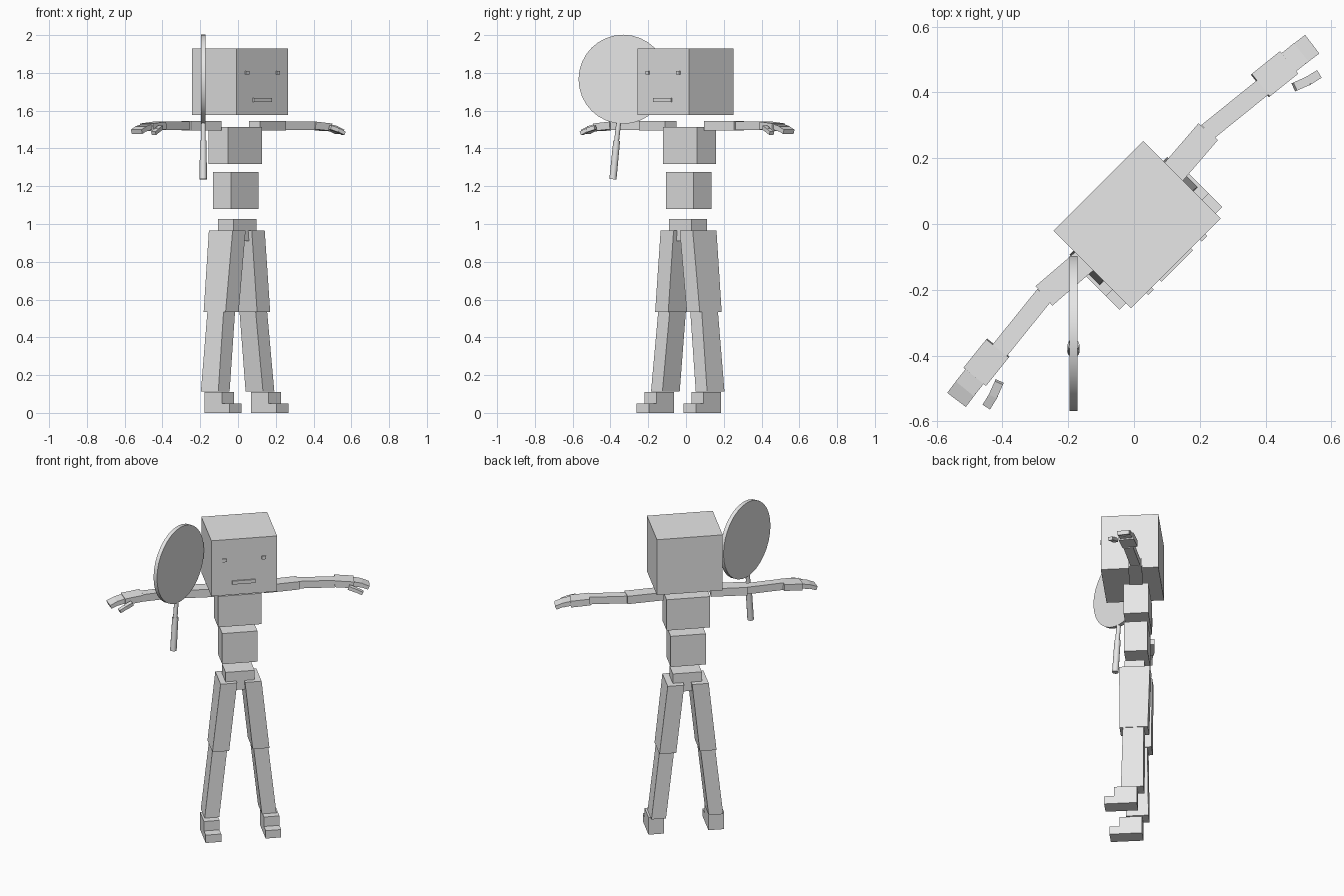
import bpy, bmesh, math
from mathutils import Matrix, Vector

if "Cube" in bpy.data.objects:
    bpy.data.objects.remove(bpy.data.objects["Cube"])

grey = bpy.data.materials.new("plain_grey")
grey.diffuse_color = (0.8, 0.8, 0.8, 1)
grey.use_nodes = True
grey.node_tree.nodes["Principled BSDF"].inputs["Base Color"].default_value = grey.diffuse_color

# The figure is turned 45 degrees; its own axes are across, forward, up
TURN = Matrix.Rotation(math.radians(45), 4, 'Z')
MID = 0.005  # mirror plane of the figure


def fig(u, v, z):
    return TURN @ Vector((u + MID, -v, z))


def finish(name, bm):
    bmesh.ops.recalc_face_normals(bm, faces=bm.faces)
    me = bpy.data.meshes.new(name)
    bm.to_mesh(me)
    bm.free()
    me.materials.append(grey)
    ob = bpy.data.objects.new(name, me)
    bpy.context.collection.objects.link(ob)
    return ob


def prism(name, low, high):
    """Block between two four-cornered ends."""
    bm = bmesh.new()
    a = [bm.verts.new(p) for p in low]
    b = [bm.verts.new(p) for p in high]
    bm.faces.new(a)
    bm.faces.new(b)
    for i in range(4):
        j = (i + 1) % 4
        bm.faces.new((a[i], a[j], b[j], b[i]))
    return finish(name, bm)


def slab(u0, u1, v0, v1, z, side=1):
    return [fig(u * side, v, z) for u, v in ((u0, v0), (u1, v0), (u1, v1), (u0, v1))]


def block(name, u, v, z, side=1):
    return prism(name, slab(*u, *v, z[0], side), slab(*u, *v, z[1], side))


def beam(name, p, q, width, height, side):
    """Straight block from p to q with square-cut ends."""
    p, q = (Vector((c[0] * side, c[1], c[2])) for c in (p, q))
    d = (q - p).normalized()
    across = d.cross(Vector((0, 0, 1))).normalized() * width / 2
    up = across.cross(d).normalized() * height / 2
    ends = [[fig(*(c + across * i + up * j)) for i, j in ((-1, -1), (1, -1), (1, 1), (-1, 1))]
            for c in (p, q)]
    return prism(name, *ends)


def rod(name, p, q, r0, r1, sides):
    """Round bar from p to q in world space."""
    p, q = Vector(p), Vector(q)
    d = q - p
    bm = bmesh.new()
    m = Matrix.Translation((p + q) / 2) @ d.to_track_quat('Z', 'Y').to_matrix().to_4x4()
    bmesh.ops.create_cone(bm, cap_ends=True, segments=sides, radius1=r0, radius2=r1,
                          depth=d.length, matrix=m)
    ob = finish(name, bm)
    bpy.context.view_layer.objects.active = ob
    ob.select_set(True)
    bpy.ops.object.shade_smooth_by_angle(angle=math.radians(40))
    ob.select_set(False)
    return ob


# Head and trunk
block("head", (-0.192, 0.193), (-0.158, 0.175), (1.577, 1.93))
block("chest", (-0.13, 0.125), (-0.094, 0.049), (1.317, 1.513))
block("abdomen", (-0.106, 0.1), (-0.087, 0.049), (1.08, 1.275))
block("pelvis", (-0.086, 0.084), (-0.068, 0.048), (0.91, 1.026))

# Face plates
block("mouth", (-0.07, 0.065), (0.175, 0.183), (1.645, 1.667))
for side, tag in ((-1, "right"), (1, "left")):
    block(tag + "_eye", (0.103, 0.127), (0.175, 0.183), (1.791, 1.811), side)

    # Legs, splayed slightly outward
    prism(tag + "_thigh", slab(0.069, 0.167, -0.095, 0.069, 0.535, side),
          slab(0.023, 0.12, -0.103, 0.075, 0.966, side))
    prism(tag + "_shin", slab(0.125, 0.21, -0.073, 0.057, 0.113, side),
          slab(0.077, 0.163, -0.071, 0.05, 0.537, side))
    block(tag + "_heel", (0.13, 0.221), (-0.036, 0.095), (0, 0.11), side)
    block(tag + "_toe", (0.13, 0.221), (0.095, 0.153), (0, 0.05), side)

    # Arms, stretched sideways
    beam(tag + "_upper_arm", (0.142, -0.023, 1.521), (0.353, -0.039, 1.521), 0.078, 0.05, side)
    beam(tag + "_forearm", (0.35, -0.04, 1.52), (0.565, -0.017, 1.52), 0.056, 0.045, side)
    beam(tag + "_palm", (0.564, -0.026, 1.522), (0.674, -0.014, 1.512), 0.088, 0.04, side)
    beam(tag + "_fingers", (0.672, -0.015, 1.514), (0.72, -0.01, 1.504), 0.071, 0.028, side)
    beam(tag + "_fingertips", (0.716, -0.01, 1.506), (0.76, -0.004, 1.488), 0.071, 0.024, side)
    beam(tag + "_thumb", (0.634, 0.05, 1.511), (0.676, 0.066, 1.497), 0.027, 0.022, side)
    beam(tag + "_thumb_tip", (0.674, 0.066, 1.498), (0.712, 0.075, 1.48), 0.027, 0.02, side)

# Round paddle hanging beside the head
rod("paddle_disc", (-0.196, -0.333, 1.766), (-0.172, -0.333, 1.766), 0.236, 0.236, 32)
rod("paddle_neck", (-0.184, -0.355, 1.55), (-0.184, -0.368, 1.435), 0.013, 0.013, 12)
rod("paddle_grip", (-0.184, -0.367, 1.44), (-0.184, -0.387, 1.237), 0.018, 0.019, 12)
